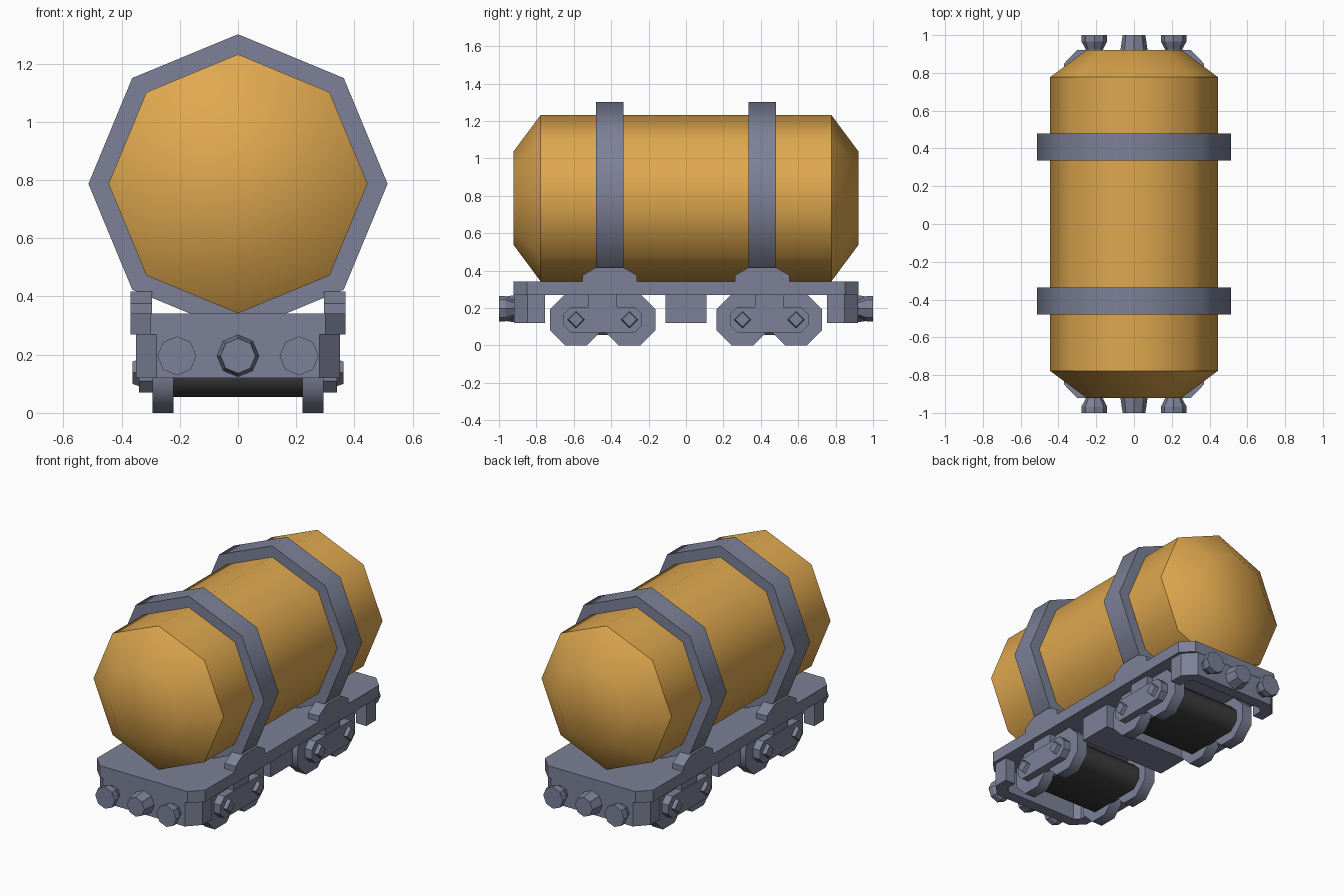
import bpy, bmesh, math

if "Cube" in bpy.data.objects:
    bpy.data.objects.remove(bpy.data.objects["Cube"])


def material(name, rgb):
    m = bpy.data.materials.new(name)
    m.diffuse_color = (*rgb, 1)
    m.use_nodes = True
    m.node_tree.nodes["Principled BSDF"].inputs["Base Color"].default_value = m.diffuse_color
    return m


AMBER = material("amber_tank_paint", (0.74, 0.39, 0.077))
STEEL = material("blue_grey_steel", (0.205, 0.22, 0.31))
DARK = material("dark_axle", (0.045, 0.045, 0.048))


def loft(name, rings, mat, smooth=False):
    """Skin a stack of equal-length rings and cap both ends."""
    bm = bmesh.new()
    loops = [[bm.verts.new(p) for p in r] for r in rings]
    n = len(loops[0])
    for a, b in zip(loops, loops[1:]):
        for i in range(n):
            j = (i + 1) % n
            bm.faces.new((a[i], a[j], b[j], b[i]))
    bm.faces.new(loops[0][::-1])
    bm.faces.new(loops[-1])
    bmesh.ops.recalc_face_normals(bm, faces=bm.faces)
    me = bpy.data.meshes.new(name)
    bm.to_mesh(me)
    bm.free()
    me.materials.append(mat)
    if smooth:
        me.shade_smooth()
        me.set_sharp_from_angle(angle=math.radians(47))
    ob = bpy.data.objects.new(name, me)
    bpy.context.collection.objects.link(ob)
    return ob


def octagon(u, v, r, flat=False, n=8):
    """Octagon by corner radius; flat puts an edge rather than a corner below."""
    off = math.pi / n if flat else 0
    return [(u + r * math.cos(off + 2 * math.pi * i / n),
             v + r * math.sin(off + 2 * math.pi * i / n)) for i in range(n)]


def along_x(name, prof, x0, x1, mat, smooth=False):
    return loft(name, [[(x, y, z) for y, z in prof] for x in (x0, x1)], mat, smooth)


def along_z(name, prof, z0, z1, mat):
    return loft(name, [[(x, y, z) for x, y in prof] for z in (z0, z1)], mat)


def turned_y(name, cx, cz, steps, mat, smooth=False):
    """Octagonal body along y from (y, radius) steps."""
    return loft(name, [[(x, y, z) for x, z in octagon(cx, cz, r)]
                       for y, r in steps], mat, smooth)


def stadium(y, half, z, apothem):
    """Two octagons joined into one long rounded profile."""
    pts = octagon(0, 0, apothem / math.cos(math.pi / 8), True)
    return [(y + p + math.copysign(half, p), z + q) for p, q in pts]


def rect(u0, u1, v0, v1):
    return [(u0, v0), (u1, v0), (u1, v1), (u0, v1)]


# Tank with tapered ends
turned_y("tank", 0, 0.787,
         [(-0.922, 0.25), (-0.777, 0.445), (0.777, 0.445), (0.922, 0.25)], AMBER, True)

# Deck plate with cut corners, and the middle box beneath
along_z("deck", [(-0.37, -0.85), (-0.30, -0.922), (0.30, -0.922), (0.37, -0.85),
                 (0.37, 0.85), (0.30, 0.922), (-0.30, 0.922), (-0.37, 0.85)],
        0.27, 0.342, STEEL)
along_z("middle_box", rect(-0.30, 0.30, -0.11, 0.11), 0.12, 0.275, STEEL)

for s, end in ((-1, "front"), (1, "back")):
    # U-shaped end beam
    half = [(0.28, 0.755), (0.35, 0.755), (0.35, 0.847), (0.28, 0.92)]
    inner = [(0.28, 0.82), (0.25, 0.85)]
    prof = half + [(-x, y) for x, y in half[::-1]] \
        + [(-x, y) for x, y in inner] + inner[::-1]
    along_z(end + "_beam", [(x, s * y) for x, y in prof], 0.12, 0.275, STEEL)

    # Coupler and buffers
    turned_y(end + "_coupler", 0, 0.196, [(s * 0.90, 0.075), (s * 1.0, 0.06)], STEEL)
    for cx in (-0.21, 0.21):
        turned_y(end + "_buffer", cx, 0.196,
                 [(s * 0.90, 0.046), (s * 0.925, 0.046), (s * 0.965, 0.067),
                  (s * 1.0, 0.067)], STEEL)

    # Tank strap
    turned_y(end + "_strap", 0, 0.787,
             [(s * 0.335, 0.514), (s * 0.48, 0.514)], STEEL, True)

    # Dark axle housing between the wheels
    cy = s * 0.445
    along_x(end + "_axle_housing", stadium(cy, 0.143, 0.138, 0.083),
            -0.23, 0.23, DARK, True)

    for m in (-1, 1):
        # Strap saddle on the deck edge
        sc = s * 0.408
        along_x(end + "_saddle",
                [(sc - 0.145, 0.33), (sc + 0.145, 0.33), (sc + 0.145, 0.375),
                 (sc + 0.073, 0.417), (sc - 0.073, 0.417), (sc - 0.145, 0.375)],
                m * 0.295, m * 0.37, STEEL)
        # Bogie side bar and its hanger
        along_x(end + "_bogie_bar", stadium(cy, 0.143, 0.138, 0.068),
                m * 0.28, m * 0.341, STEEL)
        along_x(end + "_bogie_hanger", rect(cy - 0.075, cy + 0.075, 0.15, 0.275),
                m * 0.21, m * 0.335, STEEL)
        for wy in (cy - 0.143, cy + 0.143):
            # Octagonal wheel and tapered square nut
            along_x(end + "_wheel",
                    octagon(wy, 0.138, 0.138 / math.cos(math.pi / 8), True),
                    m * 0.222, m * 0.294, STEEL, True)
            loft(end + "_wheel_nut",
                 [[(m * x, y, z) for y, z in octagon(wy, 0.138, r, n=4)]
                  for x, r in ((0.33, 0.049), (0.363, 0.038))], STEEL)
